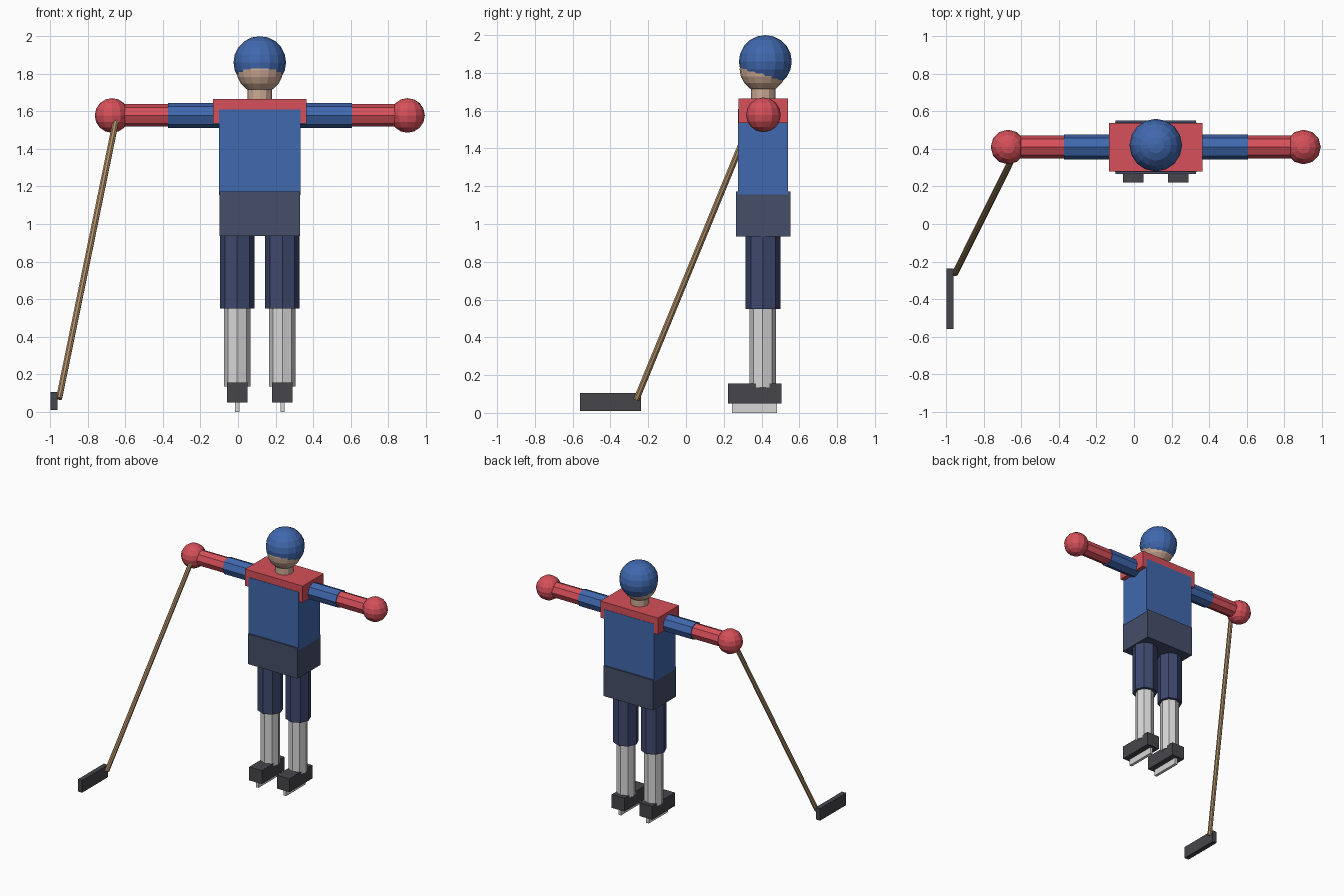
import bpy
from mathutils import Vector

if "Cube" in bpy.data.objects:
    bpy.data.objects.remove(bpy.data.objects["Cube"])

CX, CY = 0.116, 0.408   # body axis
ARM_Z = 1.578


def material(name, r, g, b):
    lin = [((c / 255 + 0.055) / 1.055) ** 2.4 for c in (r, g, b)]
    m = bpy.data.materials.new(name)
    m.diffuse_color = (*lin, 1)
    m.use_nodes = True
    m.node_tree.nodes["Principled BSDF"].inputs["Base Color"].default_value = m.diffuse_color
    return m


BLUE = material("jersey blue", 64, 104, 174)
RED = material("red", 214, 80, 90)
SLATE = material("slate", 70, 78, 106)
NAVY = material("navy", 62, 72, 110)
WHITE = material("off white", 214, 214, 214)
CHARCOAL = material("charcoal", 70, 70, 75)
SKIN = material("skin", 204, 170, 148)
WOOD = material("wood", 176, 144, 104)


def finish(name, mat):
    ob = bpy.context.object
    ob.name = name
    ob.data.materials.append(mat)
    return ob


def box(name, mat, lo, hi):
    lo, hi = Vector(lo), Vector(hi)
    bpy.ops.mesh.primitive_cube_add(size=1, location=(lo + hi) / 2)
    bpy.context.object.scale = hi - lo
    return finish(name, mat)


def rod(name, mat, a, b, radius, sides=8):
    a, b = Vector(a), Vector(b)
    d = b - a
    bpy.ops.mesh.primitive_cylinder_add(vertices=sides, radius=radius, depth=d.length,
                                        location=(a + b) / 2)
    bpy.context.object.rotation_euler = d.to_track_quat('Z', 'Y').to_euler()
    return finish(name, mat)


def ball(name, mat, centre, radius, segments, rings):
    bpy.ops.mesh.primitive_uv_sphere_add(segments=segments, ring_count=rings,
                                         radius=radius, location=centre)
    return finish(name, mat)


# Torso, shoulder pads and shorts
box("torso", BLUE, (CX - 0.217, 0.276, 1.155), (CX + 0.217, 0.541, 1.61))
box("shoulder_pads", RED, (CX - 0.25, 0.279, 1.535), (CX + 0.25, 0.539, 1.665))
box("shorts", SLATE, (CX - 0.215, 0.265, 0.935), (CX + 0.215, 0.552, 1.172))

# Neck, head and helmet
rod("neck", SKIN, (CX, CY, 1.63), (CX, CY, 1.74), 0.065, 12)
ball("head", SKIN, (CX, CY, 1.82), 0.124, 16, 10)
ball("helmet", BLUE, (CX, 0.42, 1.86), 0.14, 16, 10)

# Arms and legs, one pair each
for side, s in (("right", -1), ("left", 1)):
    def arm(x):
        return (CX + s * x, CY + 0.002, ARM_Z)
    rod(side + "_upper_arm", BLUE, arm(0.2), arm(0.49), 0.067)
    rod(side + "_forearm", RED, arm(0.48), arm(0.78), 0.06)
    ball(side + "_glove", RED, arm(0.787), 0.092, 12, 8)

    x = CX + s * 0.12
    rod(side + "_thigh", NAVY, (x, CY, 0.55), (x, CY, 0.95), 0.092)
    rod(side + "_sock", WHITE, (x, CY - 0.002, 0.135), (x, CY - 0.002, 0.57), 0.07)
    box(side + "_boot", CHARCOAL, (x - 0.055, 0.222, 0.05), (x + 0.055, 0.505, 0.155))
    box(side + "_skate_blade", WHITE, (x - 0.011, 0.243, 0), (x + 0.011, 0.483, 0.052))

# Hockey stick
rod("stick_shaft", WOOD, (-0.65, 0.345, 1.55), (-0.953, -0.263, 0.07), 0.017)
box("stick_blade", CHARCOAL, (-0.998, -0.56, 0.01), (-0.961, -0.237, 0.105))
